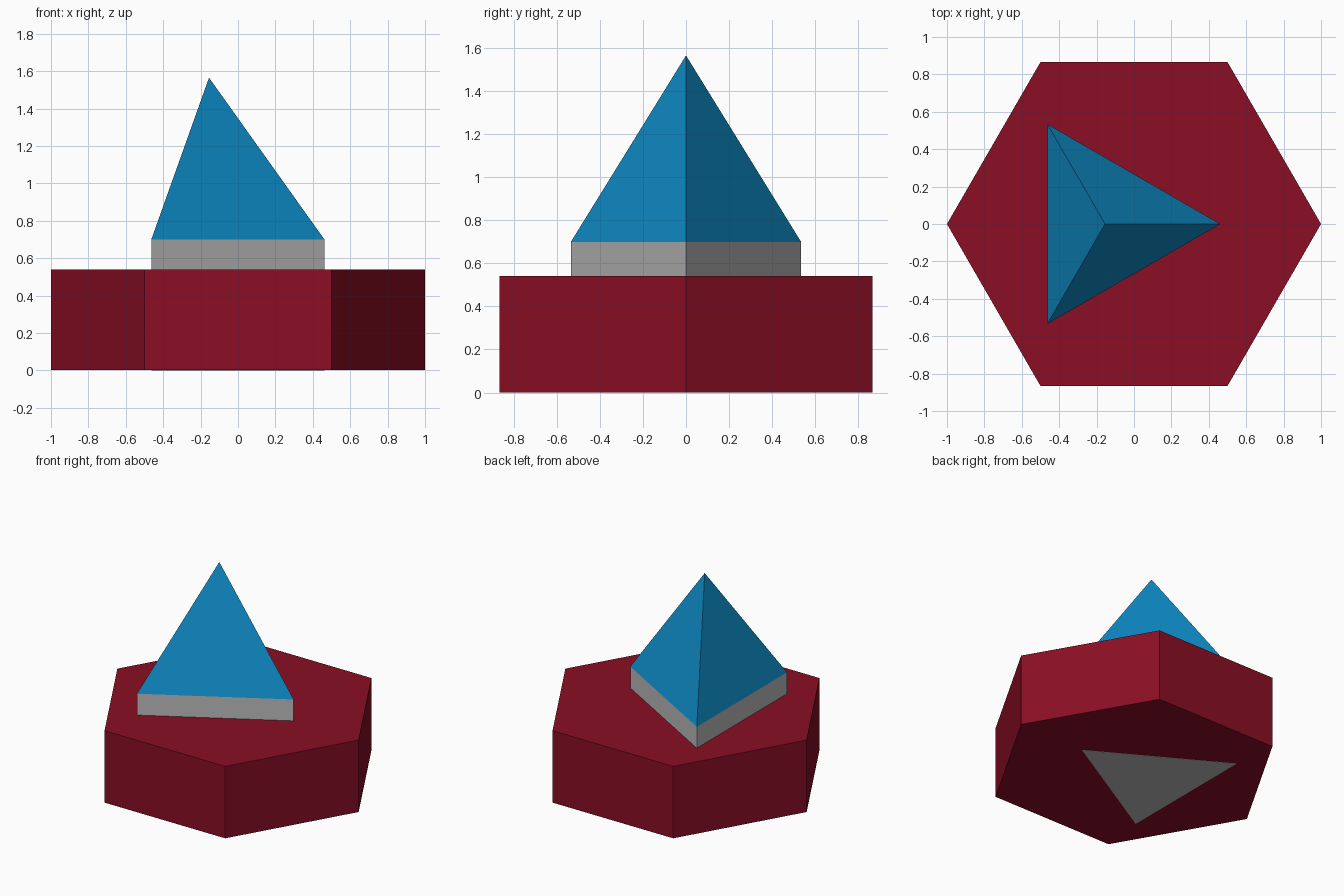
import bpy, math

if "Cube" in bpy.data.objects:
    bpy.data.objects.remove(bpy.data.objects["Cube"])


def material(name, rgb):
    m = bpy.data.materials.new(name)
    m.diffuse_color = (*rgb, 1.0)
    m.use_nodes = True
    m.node_tree.nodes["Principled BSDF"].inputs["Base Color"].default_value = m.diffuse_color
    return m


def solid(name, sides, radius, top_radius, x, z0, z1, mat):
    """Flat-faced prism or pyramid with one corner pointing along +x."""
    def ring(r, z):
        return [(x + r * math.cos(2 * math.pi * i / sides),
                 r * math.sin(2 * math.pi * i / sides), z) for i in range(sides)]
    n = sides
    verts = ring(radius, z0)
    faces = [tuple(reversed(range(n)))]
    if top_radius > 0:
        verts += ring(top_radius, z1)
        faces.append(tuple(range(n, 2 * n)))
        faces += [(i, (i + 1) % n, n + (i + 1) % n, n + i) for i in range(n)]
    else:
        verts.append((x, 0, z1))
        faces += [(i, (i + 1) % n, n) for i in range(n)]
    mesh = bpy.data.meshes.new(name)
    mesh.from_pydata(verts, [], faces)
    mesh.materials.append(mat)
    obj = bpy.data.objects.new(name, mesh)
    bpy.context.collection.objects.link(obj)
    return obj


red = material("dark_red", (0.254, 0.0045, 0.018))
grey = material("light_grey", (0.50, 0.50, 0.50))
blue = material("blue", (0.0045, 0.262, 0.57))

# Wide hexagonal slab
solid("hexagonal_base", 6, 1.0, 1.0, 0, 0.001, 0.54, red)
# Triangular post running through the slab, flush with its underside
solid("triangular_post", 3, 0.617, 0.617, -0.155, 0, 0.70, grey)
# Three-sided pyramid roof
solid("pyramid_roof", 3, 0.617, 0, -0.155, 0.70, 1.565, blue)
